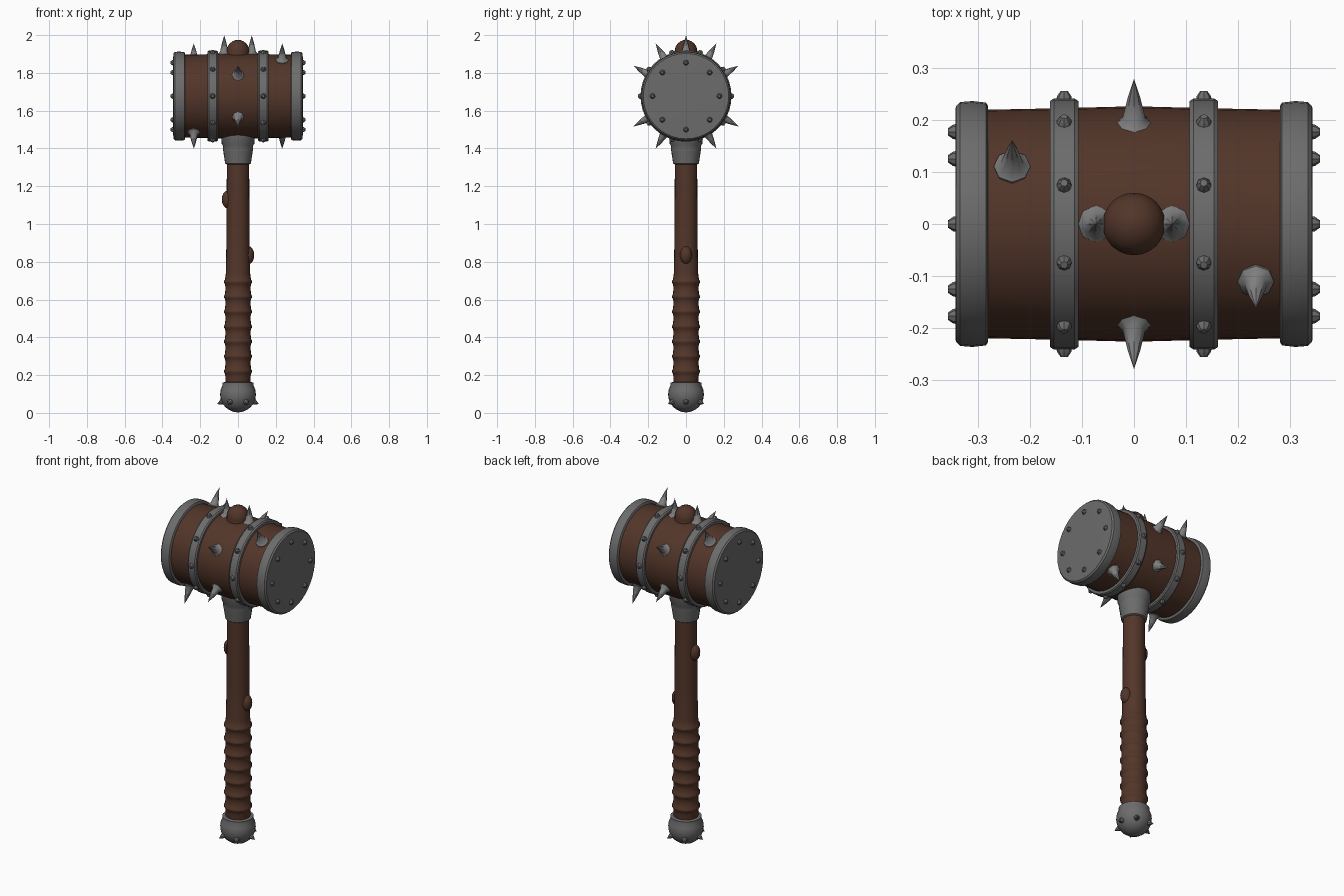
import bpy, math
from mathutils import Matrix, Vector

if "Cube" in bpy.data.objects:
    bpy.data.objects.remove(bpy.data.objects["Cube"])

HEAD_Z = 1.677


def material(name, rgb):
    m = bpy.data.materials.new(name)
    m.diffuse_color = (*rgb, 1)
    m.use_nodes = True
    m.node_tree.nodes["Principled BSDF"].inputs["Base Color"].default_value = m.diffuse_color
    return m


WOOD = material("brown wood", (0.085, 0.036, 0.022))
IRON = material("dark iron", (0.15, 0.15, 0.15))
STEEL = material("spike steel", (0.21, 0.21, 0.215))


def lathe(name, profile, mat, sides=32, origin=(0, 0, 0), axis=(0, 0, 1), angle=35):
    """Revolve (radius, height) points about an axis; ends are capped."""
    verts, faces, rings = [], [], []
    for r, h in profile:
        start = len(verts)
        if r == 0:
            verts.append((0, 0, h))
            rings.append([start] * sides)
        else:
            for i in range(sides):
                a = 2 * math.pi * i / sides
                verts.append((r * math.cos(a), r * math.sin(a), h))
            rings.append(list(range(start, start + sides)))
    for lo, hi in zip(rings, rings[1:]):
        for i in range(sides):
            j = (i + 1) % sides
            quad = list(dict.fromkeys((lo[i], lo[j], hi[j], hi[i])))
            faces.append(quad)
    if profile[0][0]:
        faces.append(rings[0][::-1])
    if profile[-1][0]:
        faces.append(rings[-1])
    me = bpy.data.meshes.new(name)
    me.from_pydata(verts, [], faces)
    rot = Vector((0, 0, 1)).rotation_difference(Vector(axis).normalized()).to_matrix().to_4x4()
    me.transform(Matrix.Translation(origin) @ rot)
    me.materials.append(mat)
    ob = bpy.data.objects.new(name, me)
    bpy.context.collection.objects.link(ob)
    bpy.ops.object.select_all(action='DESELECT')
    ob.select_set(True)
    bpy.context.view_layer.objects.active = ob
    bpy.ops.object.shade_smooth_by_angle(angle=math.radians(angle))
    return ob


def around(deg):
    """Direction in the yz plane, measured from straight up."""
    a = math.radians(deg)
    return Vector((0, math.sin(a), math.cos(a)))


def spike(x, deg):
    lathe("head_spike", [(0.037, 0.2), (0.035, 0.222), (0.022, 0.234), (0.012, 0.28), (0, 0.322)],
          STEEL, 8, (x, 0, HEAD_Z), around(deg))


def stud(name, origin, axis):
    lathe(name, [(0.016, -0.01), (0.014, 0.005), (0.007, 0.015)], IRON, 8, origin, axis)


# Handle with wrapped grip ridges and a domed top poking through the head
profile = [(0.066, 0.12)]
for i in range(7):
    z = 0.22 + 0.079 * i
    profile += [(0.066, z - 0.03), (0.069, z - 0.012), (0.075, z - 0.004),
                (0.075, z + 0.004), (0.069, z + 0.012)]
profile += [(0.064, 0.74), (0.061, 0.95), (0.059, 1.35), (0.06, 1.915)]
profile += [(0.06 * math.cos(math.radians(a)), 1.915 + 0.06 * math.sin(math.radians(a)))
            for a in (20, 40, 60, 78)] + [(0, 1.975)]
lathe("handle", profile, WOOD, 24, angle=50)

# Knots in the handle wood
for x, z in ((-0.054, 1.13), (0.054, 0.835)):
    prof = [(0.032 * math.sin(math.pi * i / 8), -0.048 * math.cos(math.pi * i / 8)) for i in range(1, 8)]
    lathe("handle_knot", [(0, -0.048)] + prof + [(0, 0.048)], WOOD, 16, (x, 0, z), angle=60)

# Pommel ball, flat at the top, with a ring of small spikes
ball = [(0.095 * math.sin(math.radians(a)), 0.098 - 0.095 * math.cos(math.radians(a)))
        for a in range(15, 121, 15)]
lathe("pommel", [(0, 0.002)] + ball + [(0.083, 0.16), (0.07, 0.163)], IRON, 24, angle=45)
for i in range(6):
    a = math.radians(60 * i)
    lathe("pommel_spike", [(0.018, 0.08), (0.015, 0.096), (0, 0.122)], IRON, 8, (0, 0, 0.098),
          (math.cos(a) * 0.9, math.sin(a) * 0.9, -0.42))

# Iron collar beneath the head
lathe("collar", [(0.06, 1.315), (0.068, 1.32), (0.078, 1.385), (0.08, 1.395), (0.08, 1.415),
                 (0.087, 1.425), (0.091, 1.5)], IRON, 24)

# Wooden barrel of the head
lathe("head_barrel", [(0.219, -0.3), (0.222, -0.15), (0.226, 0), (0.222, 0.15), (0.219, 0.3)],
      WOOD, 40, (0, 0, HEAD_Z), (1, 0, 0))

for s in (-1, 1):
    # End cap with rounded rim and eight studs
    lathe("end_cap", [(0.226, 0.28), (0.233, 0.284), (0.236, 0.31), (0.234, 0.334), (0.226, 0.342),
                      (0.205, 0.343)], IRON, 40, (0, 0, HEAD_Z), (s, 0, 0))
    for i in range(8):
        stud("cap_stud", Vector((s * 0.342, 0, HEAD_Z)) + around(45 * i) * 0.177, (s, 0, 0))
    # Iron band with ten studs
    lathe("band", [(0.21, 0.106), (0.236, 0.107), (0.241, 0.114), (0.241, 0.154), (0.236, 0.161),
                   (0.21, 0.162)], IRON, 40, (0, 0, HEAD_Z), (s, 0, 0))
    for i in range(10):
        d = around(18 + 36 * i)
        stud("band_stud", Vector((s * 0.134, 0, HEAD_Z)) + d * 0.24, d)
    # Spikes: top centre, outer top and outer bottom, middle front and back
    spike(s * 0.073, 0)
    spike(s * 0.234, -30 * s)
    spike(s * 0.234, 180 - 30 * s)
    spike(0, 60 * s)
    spike(0, 120 * s)
